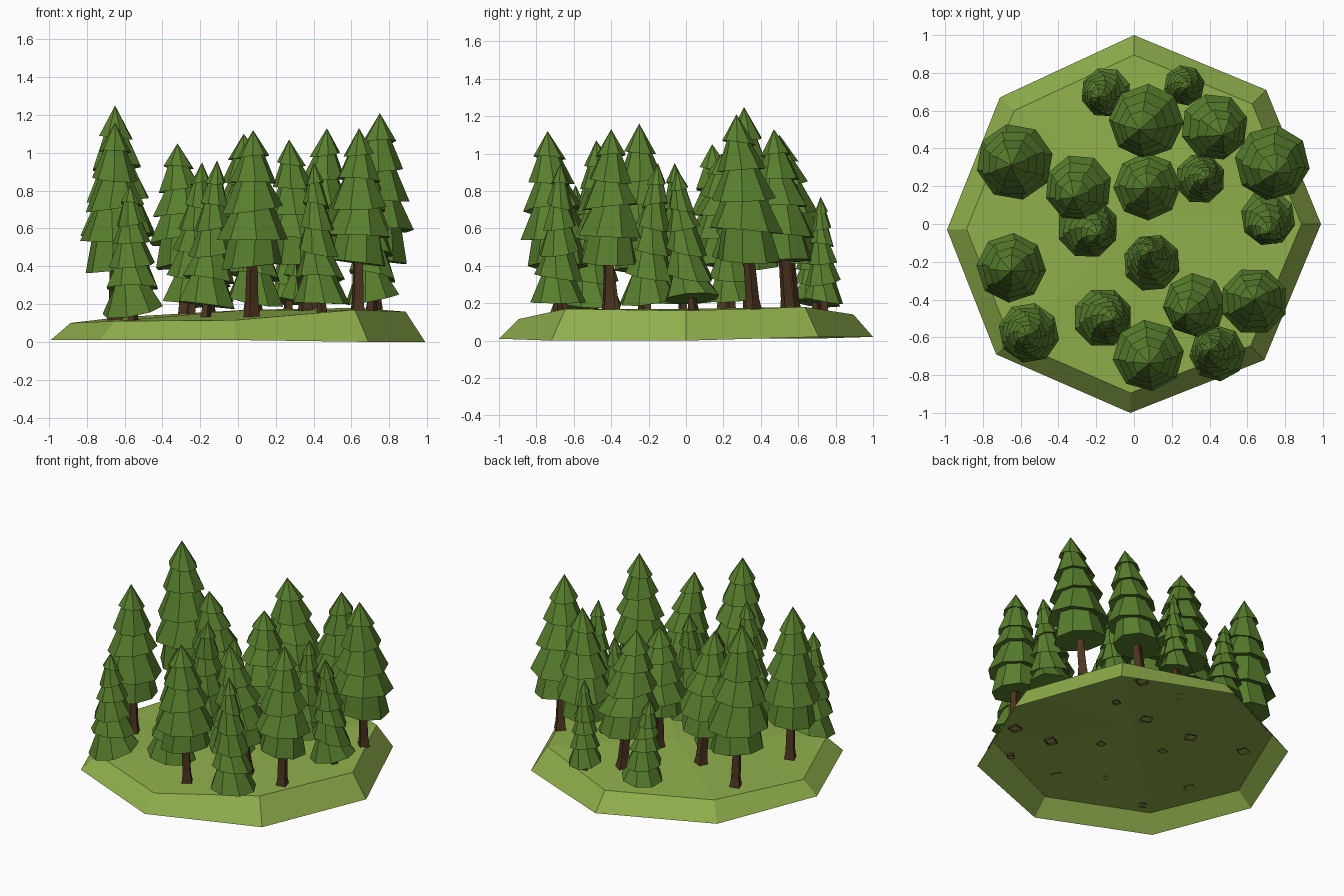
import bpy, math, random
from mathutils import Vector, Euler

if "Cube" in bpy.data.objects:
    bpy.data.objects.remove(bpy.data.objects["Cube"])

random.seed(4)


def material(name, rgb):
    m = bpy.data.materials.new(name)
    m.diffuse_color = (*[(c / 255) ** 2.2 for c in rgb], 1)
    m.use_nodes = True
    m.node_tree.nodes["Principled BSDF"].inputs["Base Color"].default_value = m.diffuse_color
    return m


GRASS = material("grass green", (143, 174, 77))
LEAF = material("pine green", (89, 126, 49))
BARK = material("bark brown", (78, 56, 37))


def make(name, verts, faces, mat):
    me = bpy.data.meshes.new(name)
    me.from_pydata(verts, [], faces)
    me.materials.append(mat)
    ob = bpy.data.objects.new(name, me)
    bpy.context.collection.objects.link(ob)
    return ob


def bridge(rings, n):
    """Quads between stacked rings of n points (listed bottom to top)."""
    return [(r * n + i, r * n + (i + 1) % n, (r + 1) * n + (i + 1) % n, (r + 1) * n + i)
            for r in range(rings - 1) for i in range(n)]


# Ground: open octagonal shell with bevelled rim and a gentle crown
outer = [(0.99, 0, 0), (0.70, 0.71, 0.02), (0, 1, 0.02), (-0.71, 0.67, 0.01),
         (-0.99, -0.03, 0.01), (-0.73, -0.69, 0.01), (-0.02, -1, 0.01), (0.69, -0.72, 0)]
rim_z = [0.16, 0.18, 0.14, 0.13, 0.10, 0.11, 0.115, 0.17]
inner = [(x * 0.895, y * 0.895, z) for (x, y, _), z in zip(outer, rim_z)]
crown = (0.05, 0.05, 0.17)
make("ground", outer + inner + [crown],
     bridge(2, 8) + [(8 + i, 8 + (i + 1) % 8, 16) for i in range(8)], GRASS)


def ground_z(x, y):
    edge = 0.14 + 0.035 * x + 0.015 * y
    return edge + 0.03 * max(0, 1 - math.hypot(x, y))


# Tier profiles: (fraction down from the tip, fraction of full radius)
TALL = [(0.19, 0.46), (0.37, 0.66), (0.56, 0.86), (0.77, 1.0), (0.96, 0.85)]
SMALL = [(0.15, 0.34), (0.30, 0.48), (0.45, 0.62), (0.62, 0.75), (0.80, 0.88), (0.97, 1.0)]


def tree(k, cx, cy, radius, tx, ty, tz, tall):
    # leaning axis from trunk foot to tip
    bx, by = cx + (cx - tx) * 0.5, cy + (cy - ty) * 0.5
    gz = ground_z(bx, by)
    foot, tip = Vector((bx, by, gz - 0.01)), Vector((tx, ty, tz))
    low = gz + (0.225 if tall else 0.03)
    height = tz - low
    n = 8

    def axis(z):
        return foot.lerp(tip, (z - foot.z) / (tip.z - foot.z))

    # foliage: zigzag of flared, tilted and twisted tiers with wide undersides
    tiers = TALL if tall else SMALL
    twist, rings = random.uniform(0, 6.28), []
    for j, (t, rf) in enumerate(tiers):
        tilt = 0.14 if tall else 0.22
        rot = Euler((random.uniform(-tilt, tilt), random.uniform(-tilt, tilt), 0)).to_matrix()
        twist += random.uniform(-0.15, 0.15) if tall else 0.2
        last = j == len(tiers) - 1
        for lift, tuck in ((0, 1), (0 if last else 0.02, 0.4 if last else 0.66)):
            c, r = axis(tz - (t - lift) * height), rf * radius * tuck
            rings.append([c + rot @ Vector((r * math.cos(twist + a * math.tau / n),
                                            r * math.sin(twist + a * math.tau / n), 0))
                          for a in range(n)])
    rings.reverse()
    verts = [v for r in rings for v in r]
    m = len(rings)
    faces = bridge(m, n) + [tuple(reversed(range(n)))]
    faces += [((m - 1) * n + i, (m - 1) * n + (i + 1) % n, m * n) for i in range(n)]
    make(f"pine_{k}_foliage", verts + [tip], faces, LEAF)

    # trunk: four-sided tapering post poking just through the ground
    w = 0.040 if tall else 0.026
    spin = random.uniform(0, 1.57)
    tv = []
    for z, s in ((foot.z, 1.15), (gz + 0.05, 0.9), (low + 0.12, 0.7)):
        c = axis(z)
        tv += [c + Vector((w * s * math.cos(spin + i * math.pi / 2),
                           w * s * math.sin(spin + i * math.pi / 2), 0)) for i in range(4)]
    make(f"pine_{k}_trunk", tv, bridge(3, 4) + [(8, 9, 10, 11)], BARK)


# Each pine: foliage centre x, y, radius, tip x, y, z, tall kind
PINES = [
    (-0.16, 0.69, 0.135, -0.19, 0.67, 0.74, 0),
    (0.27, 0.73, 0.11, 0.28, 0.72, 0.77, 0),
    (0.07, 0.55, 0.20, 0.03, 0.50, 1.10, 1),
    (0.42, 0.52, 0.18, 0.47, 0.47, 1.13, 1),
    (-0.63, 0.33, 0.205, -0.65, 0.31, 1.25, 1),
    (0.73, 0.33, 0.20, 0.75, 0.27, 1.21, 1),
    (-0.29, 0.20, 0.18, -0.32, 0.14, 1.05, 1),
    (0.07, 0.20, 0.18, 0.07, 0.19, 1.00, 1),
    (0.36, 0.24, 0.135, 0.385, 0.24, 0.86, 0),
    (-0.23, -0.03, 0.165, -0.19, -0.06, 0.95, 0),
    (0.71, 0.01, 0.15, 0.71, -0.05, 0.92, 0),
    (0.09, -0.19, 0.155, 0.08, -0.15, 0.95, 0),
    (-0.65, -0.23, 0.185, -0.65, -0.25, 1.16, 1),
    (-0.56, -0.58, 0.165, -0.57, -0.59, 0.83, 0),
    (-0.15, -0.50, 0.16, -0.11, -0.51, 0.96, 0),
    (0.075, -0.69, 0.19, 0.08, -0.74, 1.12, 1),
    (0.33, -0.42, 0.17, 0.27, -0.48, 1.07, 1),
    (0.635, -0.41, 0.18, 0.64, -0.40, 1.13, 1),
    (0.43, -0.68, 0.15, 0.40, -0.67, 0.95, 0),
]
for k, p in enumerate(PINES, 1):
    tree(k, *p)
